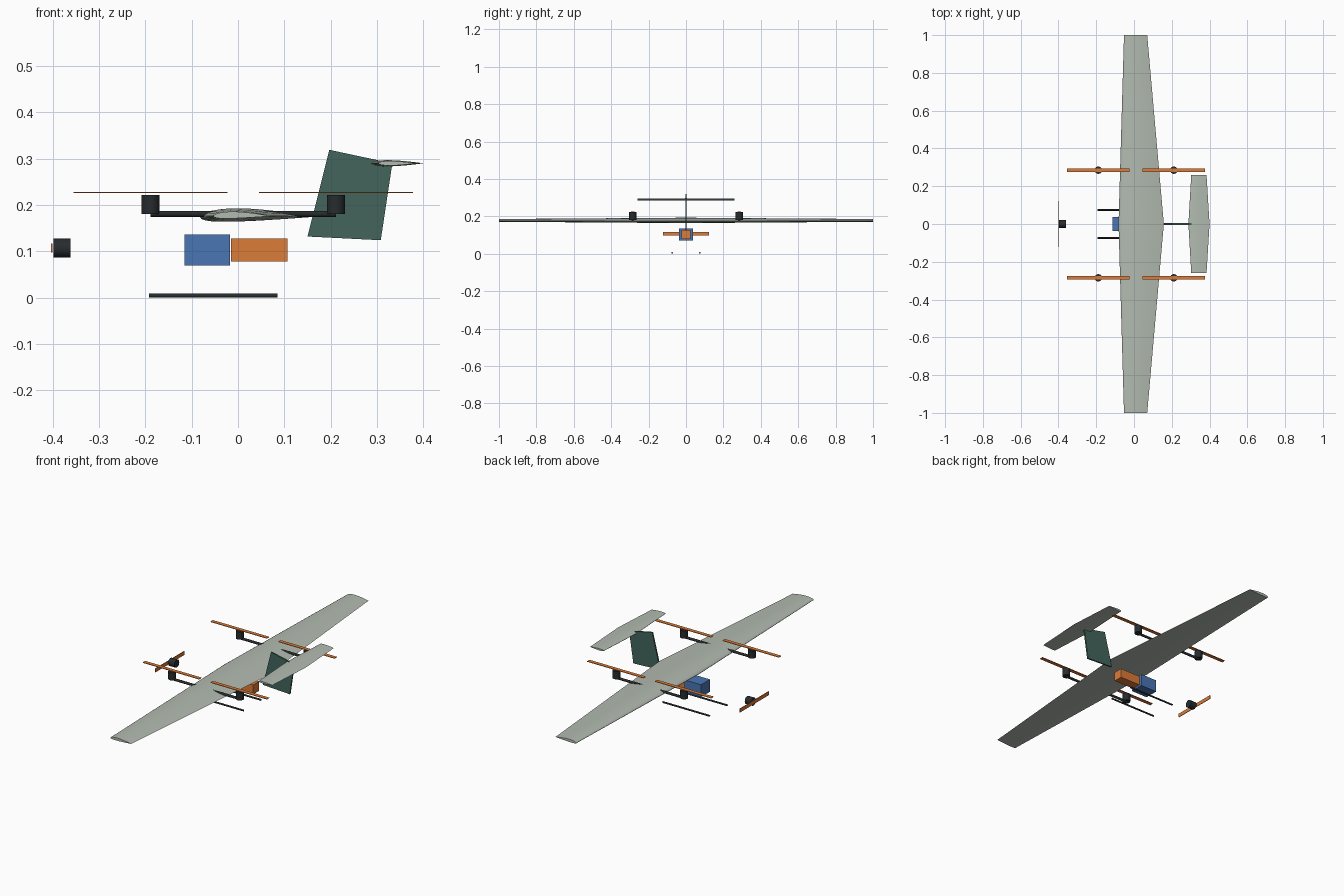
import bpy, bmesh, math
from mathutils import Vector, Matrix

if "Cube" in bpy.data.objects:
    bpy.data.objects.remove(bpy.data.objects["Cube"])


def material(name, r, g, b):
    m = bpy.data.materials.new(name)
    m.diffuse_color = (r, g, b, 1)
    m.use_nodes = True
    m.node_tree.nodes["Principled BSDF"].inputs["Base Color"].default_value = m.diffuse_color
    return m


SKIN = material("pale_green", 0.45, 0.50, 0.44)
FIN = material("dark_green", 0.055, 0.13, 0.105)
DARK = material("charcoal", 0.02, 0.025, 0.027)
ORANGE = material("orange", 0.72, 0.20, 0.04)
BLUE = material("blue", 0.07, 0.18, 0.46)


def finish(name, bm, mat, smooth=False):
    bmesh.ops.recalc_face_normals(bm, faces=bm.faces)
    me = bpy.data.meshes.new(name)
    bm.to_mesh(me)
    bm.free()
    me.materials.append(mat)
    ob = bpy.data.objects.new(name, me)
    bpy.context.collection.objects.link(ob)
    if smooth:
        bpy.ops.object.select_all(action='DESELECT')
        ob.select_set(True)
        bpy.context.view_layer.objects.active = ob
        bpy.ops.object.shade_smooth_by_angle(angle=math.radians(35))
    return ob


def box(name, lo, hi, mat):
    lo, hi = Vector(lo), Vector(hi)
    bm = bmesh.new()
    bmesh.ops.create_cube(bm, size=1)
    bmesh.ops.scale(bm, vec=hi - lo, verts=bm.verts)
    bmesh.ops.translate(bm, vec=(lo + hi) / 2, verts=bm.verts)
    return finish(name, bm, mat)


def rod(name, a, b, radius, mat, sides=24):
    a, b = Vector(a), Vector(b)
    d = b - a
    mtx = Matrix.Translation((a + b) / 2) @ d.to_track_quat('Z', 'Y').to_matrix().to_4x4()
    bm = bmesh.new()
    bmesh.ops.create_cone(bm, cap_ends=True, segments=sides, radius1=radius,
                          radius2=radius, depth=d.length, matrix=mtx)
    return finish(name, bm, mat, True)


def airfoil(thick, camber, n=14):
    """Closed unit-chord loop: over the top from tail to nose, back underneath."""
    def point(x, side):
        t = 5 * thick * (0.2969 * math.sqrt(x) - 0.126 * x - 0.3516 * x**2
                         + 0.2843 * x**3 - 0.1036 * x**4)
        p = 0.4
        c = camber / p**2 * (2 * p * x - x * x) if x < p else \
            camber / (1 - p)**2 * (1 - 2 * p + 2 * p * x - x * x)
        return x, c + side * t
    xs = [(1 - math.cos(math.pi * i / n)) / 2 for i in range(n + 1)]
    return [point(x, 1) for x in reversed(xs)] + [point(x, -1) for x in xs[1:-1]]


def lifting_surface(name, sections, thick, camber, mat):
    """Loft airfoils through (y, nose x, tail x, z) sections."""
    bm = bmesh.new()
    loops = [[bm.verts.new((x0 + u * (x1 - x0), y, z + v * (x1 - x0)))
              for u, v in airfoil(thick, camber)] for y, x0, x1, z in sections]
    n = len(loops[0])
    for a, b in zip(loops, loops[1:]):
        for i in range(n):
            j = (i + 1) % n
            bm.faces.new((a[i], a[j], b[j], b[i]))
    bm.faces.new(loops[0])
    bm.faces.new(loops[-1])
    return finish(name, bm, mat, True)


# Main wing and tailplane
lifting_surface("main_wing", [(-1, -0.053, 0.07, 0.176), (0, -0.082, 0.158, 0.174),
                              (1, -0.053, 0.07, 0.176)], 0.12, 0.02, SKIN)
lifting_surface("tailplane", [(-0.26, 0.303, 0.384, 0.29), (0, 0.288, 0.40, 0.29),
                              (0.26, 0.303, 0.384, 0.29)], 0.12, 0.0, SKIN)

# Upright tail fin
bm = bmesh.new()
face = bm.faces.new([bm.verts.new((x, -0.004, z)) for x, z in
                     [(0.15, 0.132), (0.308, 0.124), (0.333, 0.29), (0.197, 0.319)]])
ext = bmesh.ops.extrude_face_region(bm, geom=[face])
bmesh.ops.translate(bm, vec=(0, 0.008, 0),
                    verts=[v for v in ext["geom"] if isinstance(v, bmesh.types.BMVert)])
finish("tail_fin", bm, FIN)

# Battery and payload blocks
box("battery_block", (-0.115, -0.0375, 0.07), (-0.017, 0.0375, 0.136), BLUE)
box("payload_block", (-0.015, -0.025, 0.078), (0.107, 0.025, 0.128), ORANGE)

# Lift booms with motors and propellers, and landing skids
for s, side in ((-1, "right"), (1, "left")):
    y = 0.285 * s
    rod(f"lift_boom_{side}", (-0.189, y, 0.181), (0.211, y, 0.181), 0.0065, DARK)
    for x, end in ((-0.189, "front"), (0.211, "rear")):
        rod(f"lift_motor_{end}_{side}", (x, y, 0.181), (x, y, 0.222), 0.0195, DARK)
        box(f"lift_propeller_{end}_{side}", (x - 0.166, y - 0.01, 0.2255),
            (x + 0.166, y + 0.01, 0.2285), ORANGE)
    rod(f"landing_skid_{side}", (-0.192, 0.074 * s, 0.0045),
        (0.085, 0.074 * s, 0.0045), 0.0045, DARK)

# Nose motor and propeller
rod("nose_motor", (-0.398, 0, 0.107), (-0.361, 0, 0.107), 0.0205, DARK)
box("nose_propeller", (-0.4035, -0.123, 0.097), (-0.4005, 0.123, 0.117), ORANGE)
